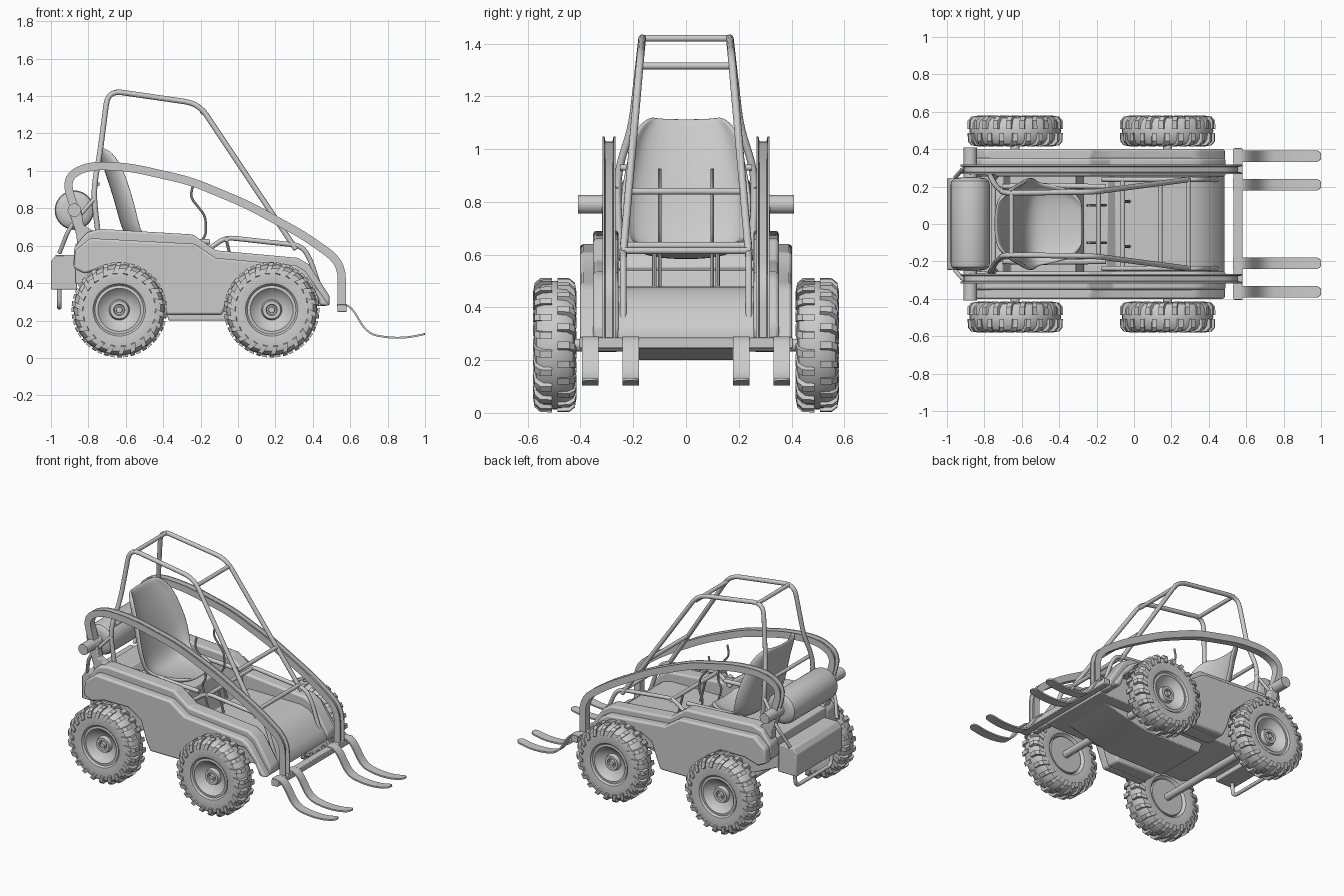
import bpy, bmesh, math
from mathutils import Vector as V, Matrix

if "Cube" in bpy.data.objects:
    bpy.data.objects.remove(bpy.data.objects["Cube"])


def finish(name, bm, angle=35, bevel=0):
    bmesh.ops.recalc_face_normals(bm, faces=bm.faces)
    me = bpy.data.meshes.new(name)
    bm.to_mesh(me)
    bm.free()
    ob = bpy.data.objects.new(name, me)
    bpy.context.collection.objects.link(ob)
    if bevel:
        m = ob.modifiers.new("bevel", 'BEVEL')
        m.width, m.segments, m.limit_method = bevel, 2, 'ANGLE'
    bpy.ops.object.select_all(action='DESELECT')
    ob.select_set(True)
    bpy.context.view_layer.objects.active = ob
    bpy.ops.object.shade_smooth_by_angle(angle=math.radians(angle))
    return ob


def bridge(bm, rings, caps=True, loop=False):
    vs = [[bm.verts.new(p) for p in r] for r in rings]
    n = len(vs[0])
    pairs = list(zip(vs, vs[1:])) + ([(vs[-1], vs[0])] if loop else [])
    for a, b in pairs:
        for i in range(n):
            j = (i + 1) % n
            bm.faces.new((a[i], a[j], b[j], b[i]))
    if caps and not loop:
        bm.faces.new(vs[0])
        bm.faces.new(vs[-1])


def plate(name, prof, y0, y1, bevel=0.01):
    # extrude an (x, z) outline along y
    bm = bmesh.new()
    bridge(bm, [[V((x, y, z)) for x, z in prof] for y in (y0, y1)])
    return finish(name, bm, 30, bevel)


def rounded(pts, r):
    pts = [V(p) for p in pts]
    out = [pts[0]]
    for a, b, c in zip(pts, pts[1:], pts[2:]):
        p = b + (a - b).normalized() * min(r, (a - b).length * .48)
        q = b + (c - b).normalized() * min(r, (c - b).length * .48)
        for i in range(6):
            t = i / 5
            out.append(p * (1 - t) ** 2 + b * 2 * t * (1 - t) + q * t * t)
    return out + [pts[-1]]


def sweep(name, pts, section, r=0.05, ref=(0, 1, 0), scale=None):
    # section points are (along ref, along path normal)
    path = rounded(pts, r)
    bm, rings = bmesh.new(), []
    for i, p in enumerate(path):
        t = (path[min(i + 1, len(path) - 1)] - path[max(i - 1, 0)]).normalized()
        u = V(ref)
        u = (u - t * u.dot(t)).normalized()
        n = u.cross(t)
        k = scale(p) if scale else 1
        rings.append([p + u * a * k + n * b for a, b in section])
    bridge(bm, rings)
    return finish(name, bm)


def circle(r, n=12):
    return [(r * math.cos(2 * math.pi * i / n), r * math.sin(2 * math.pi * i / n)) for i in range(n)]


def lathe(bm, prof, c, side=1, n=40, loop=False):
    # revolve (radius, y) outline about the y axis through c
    bridge(bm, [[c + V((r * a, y * side, r * b)) for a, b in circle(1, n)] for r, y in prof], True, loop)


def bar(name, x, z, hy, r=0.013):
    bm = bmesh.new()
    lathe(bm, [(r, -hy), (r, hy)], V((x, 0, z)), 1, 14)
    finish(name, bm)


def wheel(name, x, side):
    c = V((x, side * 0.4975, 0.257))
    bm = bmesh.new()
    lathe(bm, [(.125, -.05), (.14, -.07), (.19, -.077), (.222, -.07), (.24, -.045), (.244, 0), (.24, .045),
               (.222, .07), (.19, .077), (.14, .07), (.125, .05)], c, side, 48, True)
    # tread lugs wrapping onto the sidewall, alternating between sides
    lug = [(.010, .235), (.010, .255), (.055, .254), (.076, .236), (.083, .195), (.074, .19), (.06, .23)]
    for i in range(44):
        s = 1 if i % 2 else -1
        rot = Matrix.Rotation(2 * math.pi * i / 44, 4, 'Y')
        bridge(bm, [[c + rot @ V((w + (.255 - r) * .35 * s, y * s, r)) for y, r in lug] for w in (-.013, .013)])
    finish(name + "_tire", bm)
    bm = bmesh.new()
    lathe(bm, [(.12, -.06), (.13, .06), (.115, .062), (.1, .045), (.07, .025), (.055, .02), (.048, .045),
               (.03, .045), (.026, .03), (.018, .03), (.016, .05)], c, side, 32)
    finish(name + "_rim", bm)
    bm = bmesh.new()
    lathe(bm, [(.024, -.5), (.024, .02)], c, side, 16)
    finish(name + "_axle", bm)


for side, tag in ((-1, "right"), (1, "left")):
    wheel("rear_wheel_" + tag, -.635, side)
    wheel("front_wheel_" + tag, .18, side)

    # stepped side panels with wheel arches
    low = [(.49, .28), (.44, .28), (.41, .36), (.33, .44), (.06, .44), (-.02, .40), (-.06, .29), (-.085, .23),
           (-.38, .23), (-.41, .29), (-.45, .42), (-.54, .48), (-.72, .48), (-.82, .45)]
    inner = low + [(-.88, .49), (-.875, .59), (-.81, .67), (-.74, .69), (-.24, .66), (-.12, .575), (.32, .535),
                   (.38, .50), (.49, .33)]
    outer = low + [(-.88, .48), (-.87, .575), (-.79, .64), (-.23, .61), (-.12, .535), (.31, .495), (.36, .465),
                   (.475, .30)]
    plate("side_panel_" + tag, inner, side * .255, side * .352, .012)
    plate("fender_panel_" + tag, outer, side * .34, side * .402, .012)

    # lift arm: open channel
    y = side * .292
    u = [(-.025, -.022), (.025, -.022), (.025, .022), (.017, .022), (.013, .002), (-.013, .002), (-.017, .022),
         (-.025, .022)]
    u = [(a, -b) for a, b in u]
    arm = [(-.865, .77), (-.925, .96), (-.80, 1.03), (-.58, 1.02), (-.25, .945), (.05, .82), (.36, .65), (.555, .51),
           (.555, .28)]
    sweep("lift_arm_" + tag, [(x, y, z) for x, z in arm], u, .09)
    plate("arm_bracket_" + tag, [(-.91, .80), (-.875, .835), (-.84, .80), (-.825, .71), (-.76, .67), (-.80, .56),
                                 (-.85, .53), (-.865, .66)], side * .265, side * .318, .006)

    # pallet forks
    for k, yy in enumerate((.363, .21)):
        pts = [(.53, .283), (.60, .285), (.69, .13), (.80, .108), (.90, .108), (1.0, .128)]

        def tip(p):
            return 1 if p.x < .97 else math.sqrt(max(.15, 1 - ((p.x - .97) / .032) ** 2))
        pts = [(x, side * yy, z) for x, z in pts[:-1]] + [(.975, side * yy, .122), (.99, side * yy, .126),
                                                          (1.0, side * yy, .128)]
        sweep("fork_%s_%d" % (tag, k), pts, [(-.031, -.005), (.031, -.005), (.031, .005), (-.031, .005)], .07,
              scale=tip)

    # roll cage side loop and lower rail
    cage = [(-.74, .25, .60), (-.77, .262, .85), (-.765, .25, .95), (-.74, .205, 1.08), (-.695, .165, 1.43),
            (-.21, .172, 1.36), (.31, .24, .58)]
    sweep("roll_cage_" + tag, [(x, s * side, z) for x, s, z in cage], circle(.0145), .075)
    rail = [(-.17, .57), (-.07, .645), (.34, .60), (.385, .53), (.46, .31)]
    sweep("side_rail_" + tag, [(x, side * .238, z) for x, z in rail], circle(.013), .05)
    sweep("seat_rail_" + tag, [(-.70, side * .20, .62), (-.55, side * .205, .64), (-.15, side * .2, .62)],
          circle(.014), .04)

    # control levers and pedals
    lever = [(-.24, .925), (-.255, .86), (-.175, .76), (-.17, .66), (-.20, .62), (-.15, .46)]
    sweep("lever_" + tag, [(x, side * .1, z) for x, z in lever], circle(.0065, 8), .03)
    sweep("pedal_rod_" + tag, [(-.065, side * .12, .64), (-.02, side * .12, .46)], circle(.008, 8))

# cage and frame cross tubes
bar("cage_top_bar", -.655, 1.42, .175)
bar("cage_front_bar", -.19, 1.315, .165)
bar("cage_mid_bar", .14, .84, .205)
bar("cage_low_bar", .29, .615, .245)
bar("rail_cross_bar", -.06, .635, .25)
bar("cage_rear_bar", -.75, .93, .25, .012)

# hull with open cockpit, hood and belly tray
hull = [(-.87, .40), (-.87, .61), (-.70, .62), (-.66, .55), (-.31, .54), (-.27, .34), (-.14, .34), (-.10, .48),
        (.29, .478), (.35, .46), (.41, .415), (.46, .355), (.485, .31), (.485, .28), (.40, .275), (-.60, .275)]
plate("hull", hull, -.26, .26, .006)
plate("belly_tray", [(-.40, .28), (-.37, .20), (.05, .20), (.40, .28)], -.18, .18, .006)

# rear box and bumper loop
plate("rear_box", [(-1.0, .365), (-1.0, .515), (-.975, .55), (-.86, .55), (-.86, .365)], -.245, .245, .006)
sweep("rear_bumper", [(-.955, -.2, .38), (-.955, -.19, .27), (-.955, .19, .27), (-.955, .2, .38)], circle(.012), .04,
      (1, 0, 0))
hoop = [(-.76, -.262, .86), (-.87, -.31, .73), (-.955, -.26, .66), (-.955, .26, .66), (-.87, .31, .73),
        (-.76, .262, .86)]
for s, tag in ((1, "left"), (-1, "right")):
    sweep("tank_hoop_" + tag, [(-.76, s * .26, .86), (-.90, s * .312, .70), (-.955, s * .25, .56)], circle(.011), .06)

# tank with mounting trunnions
bm = bmesh.new()
lathe(bm, [(.06, -.248), (.085, -.243), (.1, -.23), (.105, -.21), (.105, .21), (.1, .23), (.085, .243), (.06, .248)],
      V((-.875, 0, .79)), 1, 40)
finish("tank", bm)
bar("tank_axle", -.875, .79, .41, .036)

# fork carriage
plate("fork_carriage", [(.532, .245), (.532, .285), (.58, .285), (.58, .245)], -.405, .405, .004)

# bucket seat
rows = [(-.275, .62, .11, .02), (-.32, .605, .18, .04), (-.44, .59, .21, .06), (-.54, .595, .22, .075),
        (-.605, .66, .24, .09), (-.64, .80, .25, .09), (-.685, .95, .215, .09), (-.725, 1.06, .19, .075),
        (-.742, 1.115, .13, .03)]
bm, grid = bmesh.new(), []
for i, (x, z, w, curl) in enumerate(rows):
    a, b = rows[max(i - 1, 0)], rows[min(i + 1, len(rows) - 1)]
    t = V((b[0] - a[0], 0, b[1] - a[1])).normalized()
    n = V((t.z, 0, -t.x))
    row = []
    for j in range(9):
        s = j / 4 - 1
        row.append(bm.verts.new(V((x, w * math.sin(s * 1.5), z)) + n * curl * abs(s) ** 2.2))
    grid.append(row)
for a, b in zip(grid, grid[1:]):
    for j in range(8):
        bm.faces.new((a[j], a[j + 1], b[j + 1], b[j]))
seat = finish("seat", bm, 60)
m = seat.modifiers.new("thickness", 'SOLIDIFY')
m.thickness, m.offset = .022, 0
m = seat.modifiers.new("smooth", 'SUBSURF')
m.levels = m.render_levels = 2
